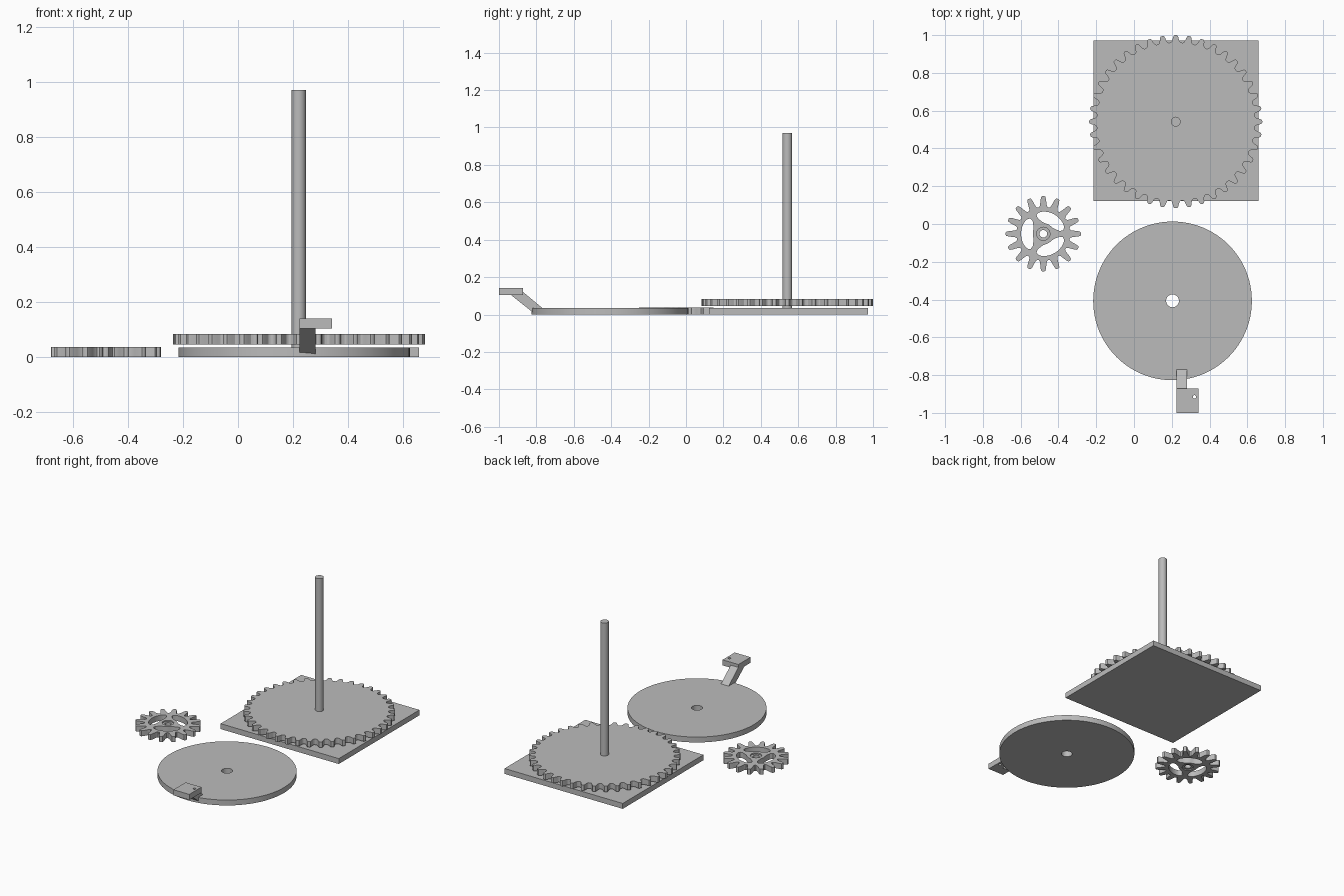
import bpy
import bmesh
from math import sin, cos, pi, radians

cube = bpy.data.objects.get("Cube")
if cube:
    bpy.data.objects.remove(cube, do_unlink=True)

# One plain grey for everything
grey = bpy.data.materials.new("plain_grey")
grey.use_nodes = True
colour = (0.5, 0.5, 0.5, 1)
grey.diffuse_color = colour
grey.node_tree.nodes["Principled BSDF"].inputs["Base Color"].default_value = colour


def finish(obj, smooth=True):
    obj.data.materials.clear()
    obj.data.materials.append(grey)
    bpy.ops.object.select_all(action='DESELECT')
    obj.select_set(True)
    bpy.context.view_layer.objects.active = obj
    if smooth:
        bpy.ops.object.shade_smooth_by_angle(angle=radians(30))


def polar(r, a):
    return r * cos(a), r * sin(a)


def circle(r, sides=48, cx=0, cy=0):
    return [(cx + r * cos(2 * pi * i / sides), cy + r * sin(2 * pi * i / sides))
            for i in range(sides)]


def rectangle(x0, x1, y0, y1):
    return [(x0, y0), (x1, y0), (x1, y1), (x0, y1)]


def gear_outline(teeth, root, tip):
    # Each tooth: share of the pitch, share of the tooth depth
    tooth = [(-.42, 0), (-.32, .12), (-.25, .4), (-.19, .75), (-.13, .95), (-.05, 1)]
    tooth += [(-f, d) for f, d in reversed(tooth)]
    return [polar(root + d * (tip - root), 2 * pi * (i + f) / teeth)
            for i in range(teeth) for f, d in tooth]


def slot_outline(mid_angle, half, r_in, r_out, steps=16):
    # Crescent window: outer arc, then an inner edge that rises to its ends
    ts = [-1 + 2 * i / steps for i in range(steps + 1)]
    outer = [polar(r_out - 0.012 * t ** 8, mid_angle + half * t) for t in ts]
    inner = [polar(r_in + 0.032 * t ** 4, mid_angle - half * t) for t in ts]
    return outer + inner


def slab(name, outlines, z0, z1, x=0, y=0):
    """Flat plate from an outer outline and any hole outlines."""
    curve = bpy.data.curves.new(name, 'CURVE')
    curve.dimensions = '2D'
    curve.fill_mode = 'BOTH'
    curve.extrude = (z1 - z0) / 2
    for pts in outlines:
        spline = curve.splines.new('POLY')
        spline.points.add(len(pts) - 1)
        for p, (px, py) in zip(spline.points, pts):
            p.co = (px, py, 0, 1)
        spline.use_cyclic_u = True
    temp = bpy.data.objects.new(name + "_outline", curve)
    bpy.context.collection.objects.link(temp)
    bpy.context.view_layer.update()
    graph = bpy.context.evaluated_depsgraph_get()
    mesh = bpy.data.meshes.new_from_object(temp.evaluated_get(graph))
    bpy.data.objects.remove(temp, do_unlink=True)
    bm = bmesh.new()
    bm.from_mesh(mesh)
    bmesh.ops.remove_doubles(bm, verts=bm.verts, dist=1e-5)
    bmesh.ops.recalc_face_normals(bm, faces=bm.faces)
    bm.to_mesh(mesh)
    bm.free()
    mesh.name = name
    obj = bpy.data.objects.new(name, mesh)
    obj.location = (x, y, (z0 + z1) / 2)
    bpy.context.collection.objects.link(obj)
    finish(obj)
    return obj


# Base plate with its upright pole and the large gear around it
slab("base_plate", [rectangle(-0.214, 0.658, 0.122, 0.972)], 0, 0.036)
slab("pole", [circle(0.026, 20)], 0.036, 0.97, 0.221, 0.542)
slab("large_gear", [gear_outline(40, 0.419, 0.458)], 0.046, 0.084, 0.221, 0.542)

# Turning disk with a centre hole
slab("disk", [circle(0.42, 96), circle(0.034, 32)], 0, 0.036, 0.204, -0.407)

# Handle: sloping arm and drilled block
profile = [(-0.935, 0.106), (-0.872, 0.118), (-0.767, 0.035), (-0.8, 0.0)]
profile = [(-0.938, 0.106), (-0.875, 0.124), (-0.767, 0.034), (-0.808, 0.003)]
bm = bmesh.new()
face = bm.faces.new([bm.verts.new((0.224, y, z)) for y, z in profile])
ext = bmesh.ops.extrude_face_region(bm, geom=[face])
moved = [v for v in ext["geom"] if isinstance(v, bmesh.types.BMVert)]
bmesh.ops.translate(bm, verts=moved, vec=(0.057, 0, 0))
bmesh.ops.recalc_face_normals(bm, faces=bm.faces)
arm_mesh = bpy.data.meshes.new("handle_arm")
bm.to_mesh(arm_mesh)
bm.free()
arm = bpy.data.objects.new("handle_arm", arm_mesh)
bpy.context.collection.objects.link(arm)
finish(arm, smooth=False)
slab("handle_block", [rectangle(0.224, 0.341, -1.0, -0.872),
                      circle(0.009, 16, 0.32, -0.915)], 0.104, 0.141)

# Small gear with three windows and a recessed hub
windows = [slot_outline(radians(a), radians(50), 0.056, 0.118) for a in (60, 180, 300)]
slab("small_gear", [gear_outline(16, 0.142, 0.2), circle(0.035, 32)] + windows,
     0, 0.037, -0.48, -0.052)
slab("small_gear_hub", [circle(0.035, 32), circle(0.02, 32)], 0.006, 0.029, -0.48, -0.052)
